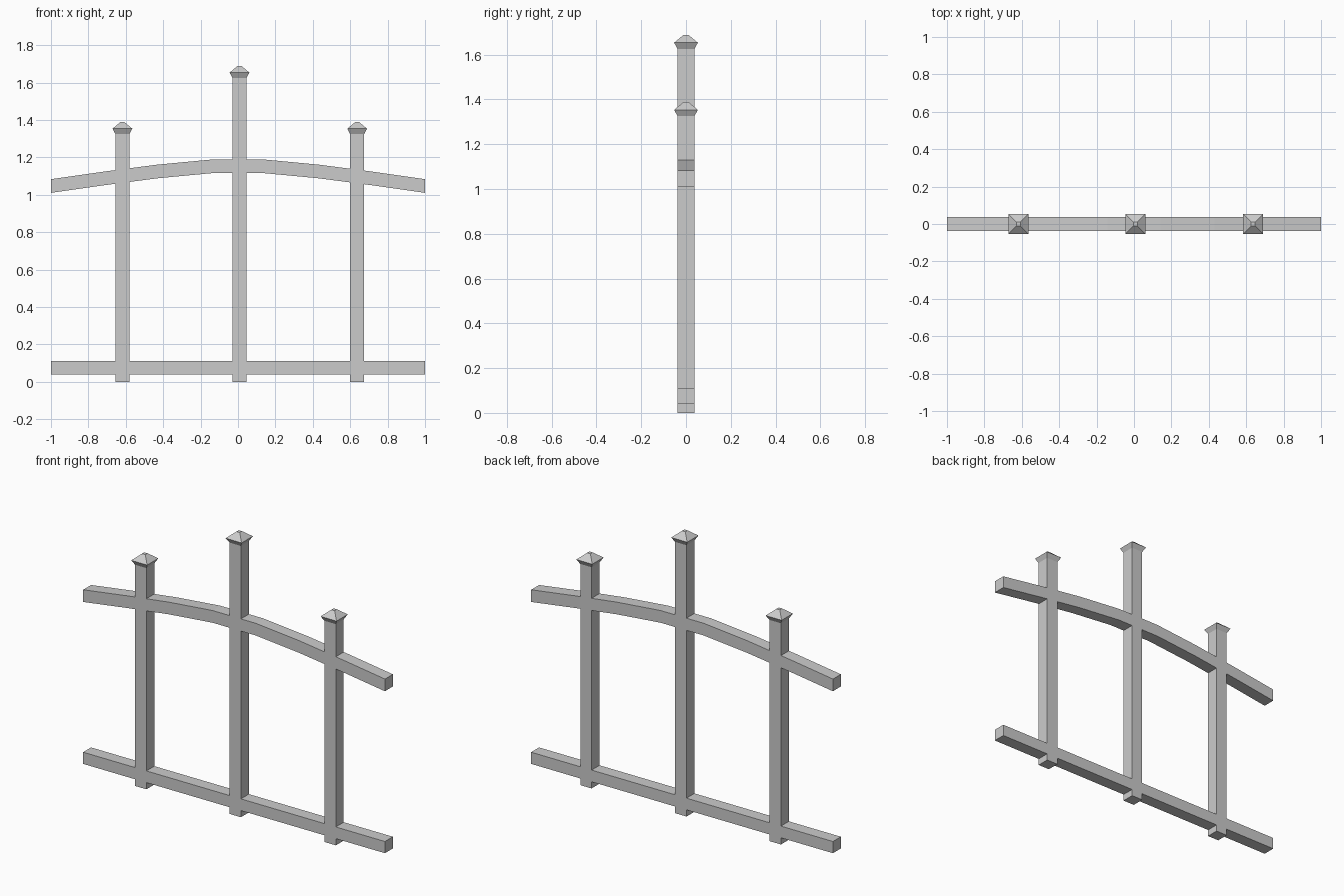
import bpy, bmesh

if "Cube" in bpy.data.objects:
    bpy.data.objects.remove(bpy.data.objects["Cube"])

DEPTH = 0.075   # shared front-to-back thickness of rails and posts


def loft(name, rings):
    """Skin a list of four-point rings and close both ends."""
    bm = bmesh.new()
    loops = [[bm.verts.new(p) for p in ring] for ring in rings]
    for a, b in zip(loops, loops[1:]):
        for i in range(4):
            j = (i + 1) % 4
            bm.faces.new((a[i], a[j], b[j], b[i]))
    bm.faces.new(loops[0])
    bm.faces.new(loops[-1])
    bmesh.ops.recalc_face_normals(bm, faces=bm.faces)
    mesh = bpy.data.meshes.new(name)
    bm.to_mesh(mesh)
    bm.free()
    obj = bpy.data.objects.new(name, mesh)
    bpy.context.collection.objects.link(obj)
    return obj


def square(x, z, width):
    h = width / 2
    return [(x + sx * h, sy * h, z) for sx, sy in ((-1, -1), (1, -1), (1, 1), (-1, 1))]


def rail(name, path, height):
    """Rail following (x, top z) points, with vertical cross-sections."""
    d = DEPTH / 2
    return loft(name, [[(x, -d, z - height), (x, d, z - height), (x, d, z), (x, -d, z)]
                       for x, z in path])


# Posts with flared pyramid caps
for side, x, top in (("left", -0.618, 1.325), ("centre", 0.008, 1.625), ("right", 0.637, 1.325)):
    loft(side + "_post", [square(x, 0, DEPTH), square(x, top, DEPTH)])
    loft(side + "_post_cap", [square(x, top, DEPTH), square(x, top + 0.028, 0.106),
                              square(x, top + 0.063, 0.022)])

# Straight lower rail
rail("bottom_rail", [(-1, 0.11), (1, 0.11)], 0.07)

# Arched upper rail, mirrored half profile in seven segments
half = [(0.143, 1.188), (0.43, 1.161), (0.714, 1.124), (1.0, 1.083)]
rail("arched_top_rail", [(-x, z) for x, z in reversed(half)] + half, 0.073)
